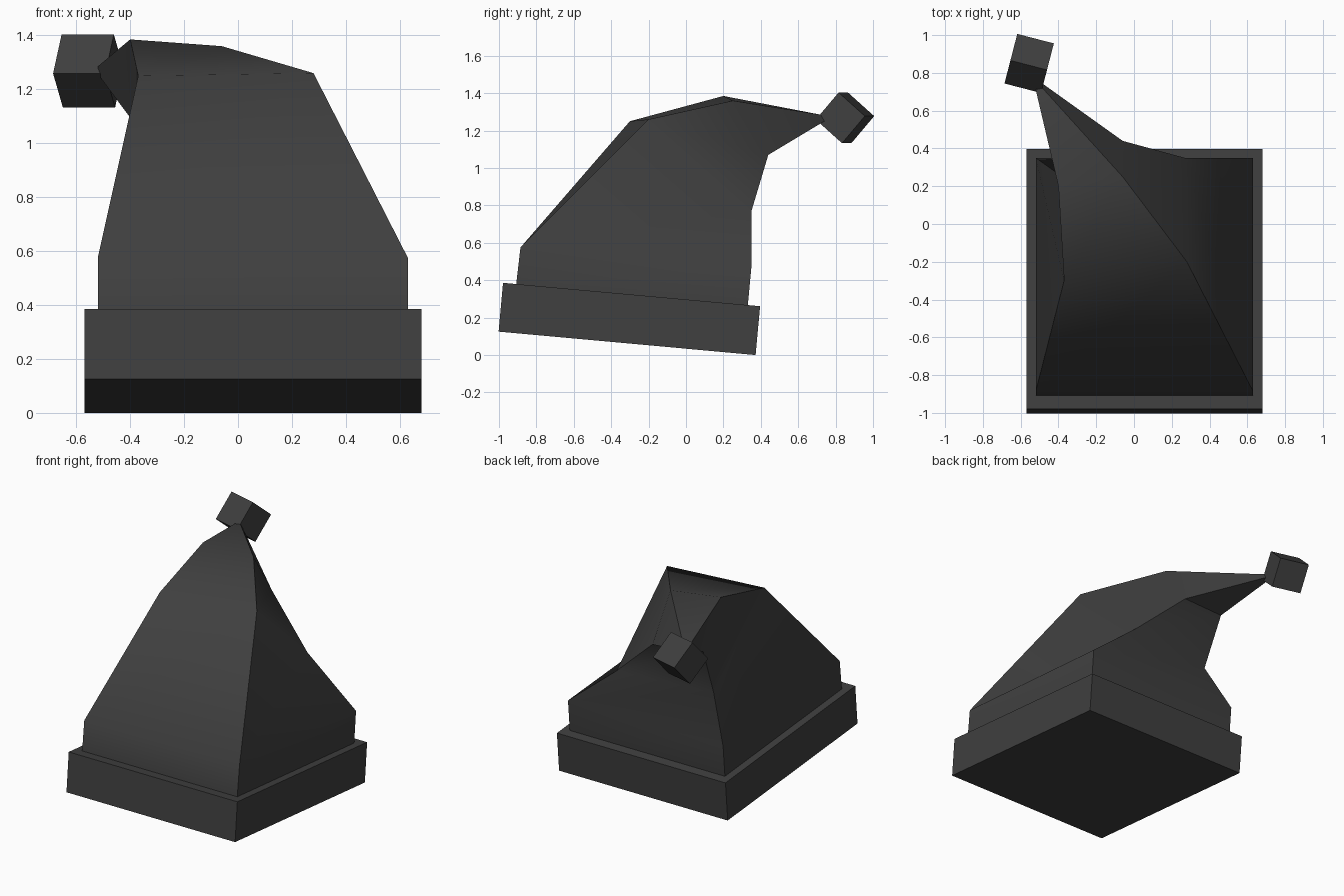
import bpy
import bmesh
from math import radians
from mathutils import Matrix, Vector

cube = bpy.data.objects.get("Cube")
if cube:
    bpy.data.objects.remove(cube, do_unlink=True)

# Single dark cloth colour
cloth = bpy.data.materials.new("charcoal_cloth")
cloth.use_nodes = True
shade = (0.05, 0.05, 0.05, 1)
cloth.diffuse_color = shade
for node in cloth.node_tree.nodes:
    if node.type == "BSDF_PRINCIPLED":
        node.inputs["Base Color"].default_value = shade


def finish(name, bm):
    """Turn a bmesh into a coloured object in the scene."""
    bmesh.ops.recalc_face_normals(bm, faces=bm.faces)
    mesh = bpy.data.meshes.new(name)
    bm.to_mesh(mesh)
    bm.free()
    mesh.materials.append(cloth)
    obj = bpy.data.objects.new(name, mesh)
    bpy.context.collection.objects.link(obj)
    return obj


def box(name, centre, size, turn):
    """Box of a given size, turned and then moved into place."""
    bm = bmesh.new()
    matrix = Matrix.Translation(centre) @ turn @ Matrix.Diagonal((*size, 1))
    bmesh.ops.create_cube(bm, size=1, matrix=matrix)
    return finish(name, bm)


def loft(name, sections):
    """Skin four-cornered sections given as corner, width and depth vectors."""
    bm = bmesh.new()
    rings = []
    for section in sections:
        corner, width, depth = map(Vector, section)
        points = (corner, corner + width, corner + width + depth, corner + depth)
        rings.append([bm.verts.new(p) for p in points])
    for low, high in zip(rings, rings[1:]):
        for i in range(4):
            j = (i + 1) % 4
            bm.faces.new((low[i], low[j], high[j], high[i]))
    bm.faces.new(rings[0])
    bm.faces.new(rings[-1])
    return finish(name, bm)


# Tilted brim band
box("hat_brim", (0.055, -0.303, 0.193), (1.25, 1.38, 0.262),
    Matrix.Rotation(radians(-5.2), 4, "X"))

# Drooping cap, from the brim to the narrow tip
cap = loft("hat_cap", [
    ((-0.52, -0.91, 0.36), (1.15, 0, 0), (0, 1.24, -0.1)),
    ((-0.52, -0.885, 0.575), (1.15, 0, 0), (0, 1.235, -0.1)),
    ((-0.37, -0.3, 1.25), (0.65, 0.1, 0.01), (-0.01, 0.55, -0.49)),
    ((-0.4, 0.2, 1.385), (0.34, 0.05, -0.025), (0, 0.19, -0.29)),
    ((-0.52, 0.71, 1.285), (0.035, 0.01, 0), (0.005, 0.02, -0.035)),
])

# Cube bobble hanging at the tip
box("hat_bobble", (-0.555, 0.85, 1.268), (0.2, 0.192, 0.192),
    Matrix.Rotation(radians(-14.5), 4, "Z") @ Matrix.Rotation(radians(49), 4, "X"))

# Soft folds along the cap, crisp corners
bpy.ops.object.select_all(action="DESELECT")
cap.select_set(True)
bpy.context.view_layer.objects.active = cap
bpy.ops.object.shade_smooth_by_angle(angle=radians(40))
